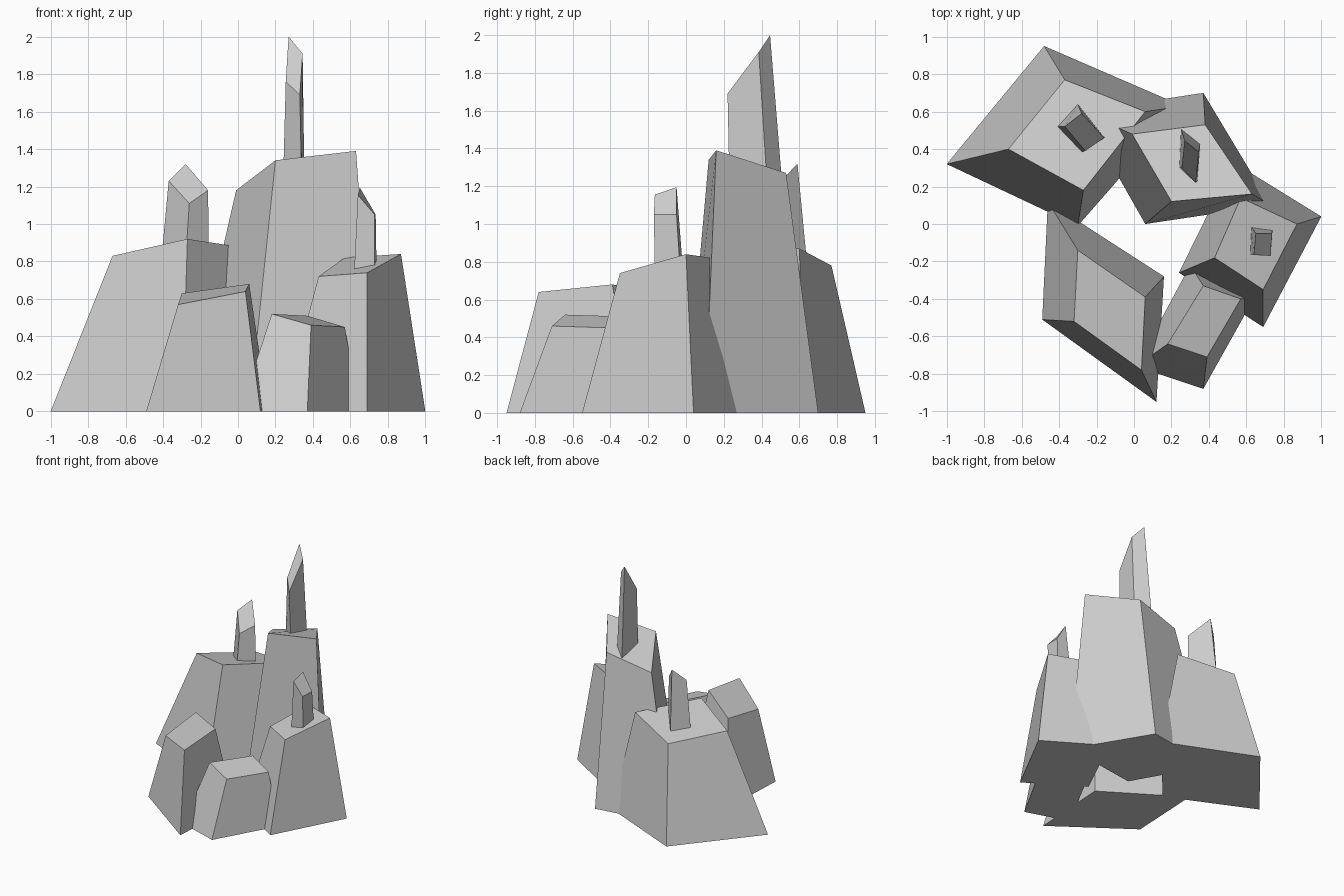
import bpy, bmesh


def rock(name, base, top, base_z=0.0):
    """Four-sided tapered block: flat base outline, slanted top outline."""
    bm = bmesh.new()
    lo = [bm.verts.new((x, y, base_z)) for x, y in base]
    hi = [bm.verts.new(p) for p in top]
    bm.faces.new(lo[::-1])
    bm.faces.new(hi)
    for i in range(4):
        j = (i + 1) % 4
        bm.faces.new((lo[i], lo[j], hi[j], hi[i]))
    bmesh.ops.recalc_face_normals(bm, faces=bm.faces)
    mesh = bpy.data.meshes.new(name)
    bm.to_mesh(mesh)
    bm.free()
    obj = bpy.data.objects.new(name, mesh)
    bpy.context.collection.objects.link(obj)
    return obj


# Ring of large boulders
rock("back_left_rock",
     [(-1.0, .32), (-.30, -.01), (.26, .63), (-.48, .95)],
     [(-.67, .40, .83), (-.27, .18, .92), (.06, .60, .87), (-.37, .77, .78)])
rock("tall_back_rock",
     [(.06, .0), (.73, .10), (.37, .70), (-.28, .60)],
     [(.20, .12, 1.34), (.63, .16, 1.39), (.38, .53, 1.27), (-.01, .48, 1.18)])
rock("right_rock",
     [(.24, -.26), (.69, -.55), (1.0, .04), (.53, .33)],
     [(.43, -.18, .72), (.69, -.35, .74), (.87, .0, .84), (.57, .14, .82)])
rock("front_left_rock",
     [(-.49, -.51), (.12, -.95), (.16, -.28), (-.46, .12)],
     [(-.32, -.52, .57), (.04, -.78, .64), (.06, -.39, .68), (-.30, -.14, .63)])
rock("front_right_rock",
     [(.01, -.76), (.37, -.88), (.65, -.38), (.30, -.22)],
     [(.18, -.64, .52), (.39, -.71, .46), (.57, -.40, .45), (.37, -.33, .51)])

# Thin spires standing on the boulders
rock("left_spire",
     [(-.41, .52), (-.28, .38), (-.155, .46), (-.30, .64)],
     [(-.37, .52, 1.23), (-.26, .39, 1.11), (-.16, .46, 1.18), (-.28, .59, 1.32)], .80)
rock("tall_spire",
     [(.24, .30), (.34, .23), (.355, .43), (.25, .51)],
     [(.255, .30, 1.76), (.33, .22, 1.69), (.345, .385, 1.91), (.27, .445, 2.0)], 1.2)
rock("right_spire",
     [(.62, -.165), (.73, -.165), (.74, -.03), (.625, -.015)],
     [(.64, -.165, 1.155), (.73, -.17, 1.05), (.735, -.05, 1.05), (.65, -.05, 1.195)], .74)
